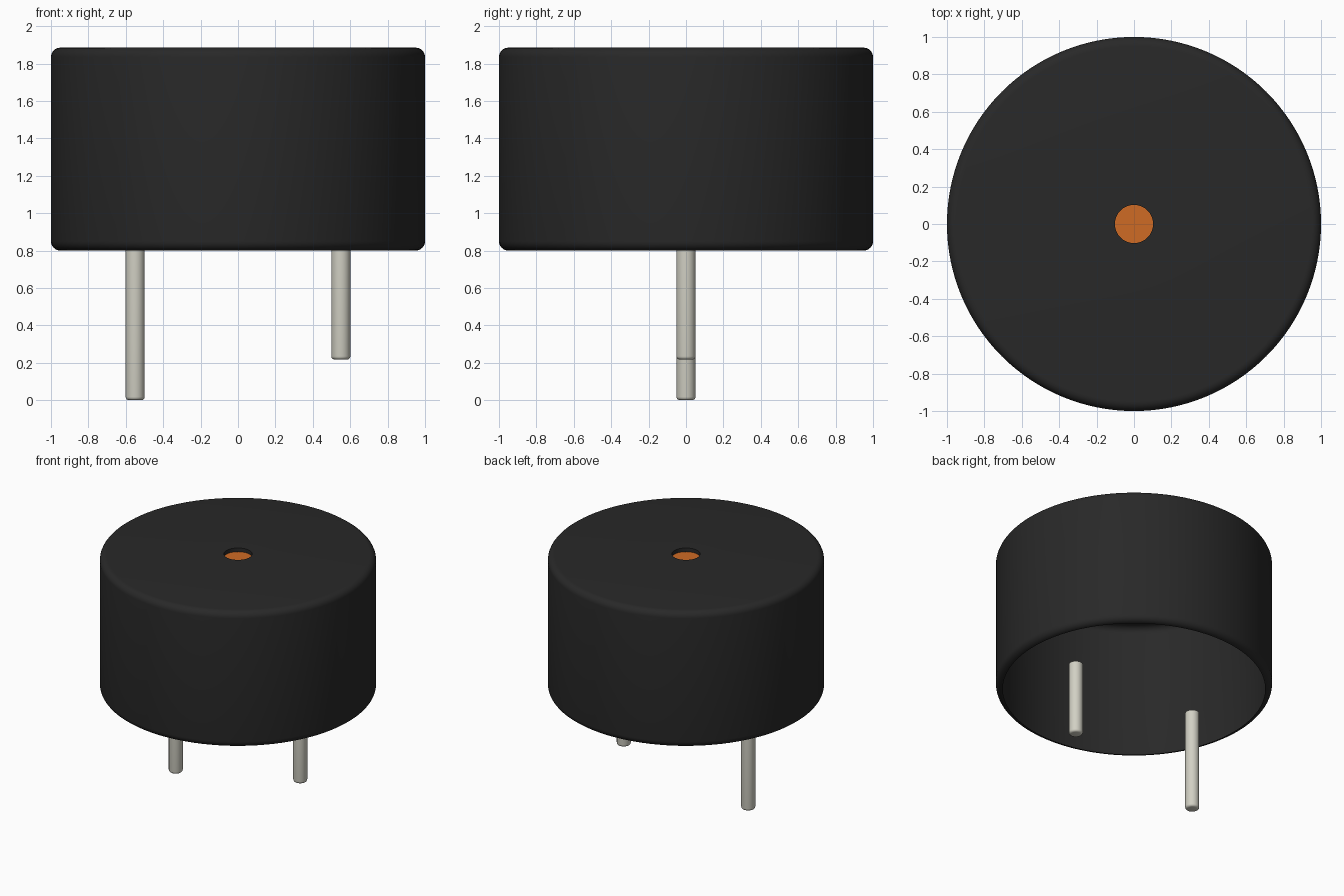
import bpy
import bmesh
import math

cube = bpy.data.objects.get("Cube")
if cube:
    bpy.data.objects.remove(cube, do_unlink=True)


def material(name, rgb, roughness=0.6):
    mat = bpy.data.materials.new(name)
    mat.use_nodes = True
    mat.diffuse_color = (*rgb, 1)
    bsdf = mat.node_tree.nodes["Principled BSDF"]
    bsdf.inputs["Base Color"].default_value = (*rgb, 1)
    bsdf.inputs["Roughness"].default_value = roughness
    return mat


def arc(r, z, radius, start, end, steps):
    """Points of a rounded profile corner, angles in degrees."""
    angles = [math.radians(start + (end - start) * i / steps) for i in range(steps + 1)]
    return [(r + radius * math.cos(a), z + radius * math.sin(a)) for a in angles]


def lathe(name, profile, segments, mat, x=0.0, cap_start=False, cap_end=False):
    """Turn an open (radius, height) profile, listed bottom to top."""
    bm = bmesh.new()
    rings = []
    for r, z in profile:
        rings.append([bm.verts.new((r * math.cos(a), r * math.sin(a), z))
                      for a in (math.tau * i / segments for i in range(segments))])
    for low, high in zip(rings, rings[1:]):
        for i in range(segments):
            j = (i + 1) % segments
            bm.faces.new((low[i], low[j], high[j], high[i]))
    if cap_start:
        bm.faces.new(rings[0][::-1])
    if cap_end:
        bm.faces.new(rings[-1])
    mesh = bpy.data.meshes.new(name)
    bm.to_mesh(mesh)
    bm.free()
    mesh.materials.append(mat)
    obj = bpy.data.objects.new(name, mesh)
    obj.location.x = x
    bpy.context.collection.objects.link(obj)
    bpy.ops.object.select_all(action="DESELECT")
    obj.select_set(True)
    bpy.context.view_layer.objects.active = obj
    bpy.ops.object.shade_smooth_by_angle(angle=math.radians(35))


black = material("black plastic", (0.0214, 0.0214, 0.0214))
copper = material("copper orange", (0.62, 0.145, 0.018))
metal = material("pin metal", (0.64, 0.63, 0.55), 0.4)

# Rounded thin shell, open underneath, with a shallow sound hole in the top
bottom, top, bevel = 0.80, 1.885, 0.05
hole_radius, hole_depth = 0.102, 0.03
floor = top - hole_depth
profile = arc(1 - bevel, bottom + bevel, bevel, -90, 0, 6)
profile += arc(1 - bevel, top - bevel, bevel, 0, 90, 6)
profile += [(hole_radius, top), (hole_radius, floor)]
lathe("housing", profile, 128, black)

# Diaphragm closing the hole
lathe("diaphragm", [(hole_radius, floor)], 64, copper, cap_end=True)

# Contact pins, one longer than the other
pin_radius, pin_bevel = 0.051, 0.018
for name, x, tip in (("long_pin", -0.55, 0.0), ("short_pin", 0.55, 0.217)):
    pin = arc(pin_radius - pin_bevel, tip + pin_bevel, pin_bevel, -90, 0, 4)
    pin.append((pin_radius, bottom))
    lathe(name, pin, 32, metal, x, cap_start=True)
